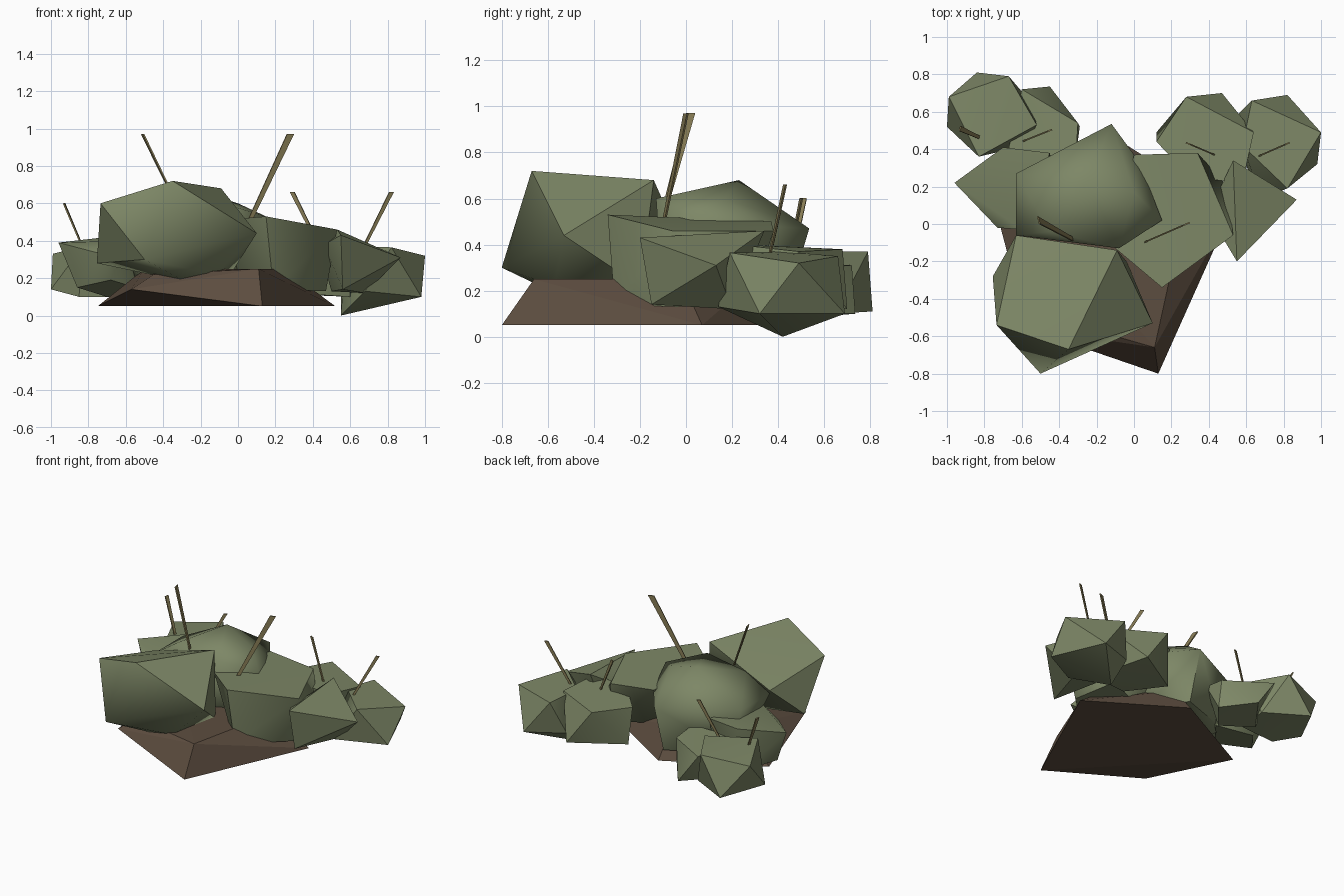
import bpy
import bmesh
import math
from mathutils import Vector

cube = bpy.data.objects.get("Cube")
if cube:
    bpy.data.objects.remove(cube, do_unlink=True)


def material(name, rgb):
    mat = bpy.data.materials.new(name)
    mat.use_nodes = True
    colour = (*rgb, 1)
    mat.diffuse_color = colour
    mat.node_tree.nodes["Principled BSDF"].inputs["Base Color"].default_value = colour
    return mat


green = material("dull green foliage", (.205, .242, .133))
brown = material("brown soil", (.108, .074, .05))
olive = material("dry olive stem", (.24, .2, .09))


def link(name, bm, mat):
    mesh = bpy.data.meshes.new(name)
    bm.to_mesh(mesh)
    bm.free()
    mesh.materials.append(mat)
    obj = bpy.data.objects.new(name, mesh)
    bpy.context.collection.objects.link(obj)
    return obj


def faceted(name, mat, corners, smooth_below=36):
    """Chunky faceted solid wrapped around a few corners.

    Edges flatter than smooth_below degrees are shaded smooth.
    """
    bm = bmesh.new()
    for corner in corners:
        bm.verts.new(corner)
    bmesh.ops.convex_hull(bm, input=list(bm.verts))
    loose = [v for v in bm.verts if not v.link_faces]
    bmesh.ops.delete(bm, geom=loose, context='VERTS')
    bmesh.ops.recalc_face_normals(bm, faces=list(bm.faces))
    for face in bm.faces:
        face.smooth = True
    for edge in bm.edges:
        edge.smooth = edge.calc_face_angle(math.pi) < math.radians(smooth_below)
    return link(name, bm, mat)


def stem(name, base, tip, width, side=None):
    """Flat stem widening towards its tip; by default it stands in its leaning plane."""
    base, tip = Vector(base), Vector(tip)
    lean = tip - base
    side = Vector(side or (lean.x, lean.y, 0)).normalized() * width / 2
    bm = bmesh.new()
    outline = (base - side * .6, base + side * .6, tip + side, tip - side)
    bm.faces.new([bm.verts.new(p) for p in outline])
    obj = link(name, bm, olive)
    solid = obj.modifiers.new("thickness", 'SOLIDIFY')
    solid.thickness = .008
    solid.offset = 0


# Five-sided mound of soil, one bottom corner lifted
faceted("soil_mound", brown, [
    (.13, -.8, .05), (.52, .07, .05), (-.1, .46, .05), (-.75, .12, .05), (-.57, -.56, .14),
    (.11, -.66, .25), (.25, -.02, .25), (-.1, .3, .25), (-.5, .05, .25), (-.45, -.5, .22)],
    smooth_below=5)

# Large clump: front, centre and right lobes
faceted("large_front_lobe", green, [
    (-.35, -.67, .72), (-.735, -.54, .6), (-.5, -.8, .3), (.1, -.53, .44), (-.09, -.14, .68),
    (-.63, -.06, .5), (-.755, -.28, .28), (-.28, -.55, .18), (-.12, -.57, .22), (-.04, -.2, .22)],
    smooth_below=50)
faceted("large_centre_lobe", green, [
    (-.12, .535, .47), (-.63, .27, .48), (-.63, -.06, .48), (-.45, -.04, .6), (-.25, .23, .68),
    (0, .17, .6), (-.08, -.13, .6), (.15, .02, .53), (.03, .33, .48), (-.5, .05, .12),
    (-.55, .25, .15), (-.12, .43, .12), (.06, .2, .12), (-.1, -.1, .15)], smooth_below=64)
faceted("large_right_lobe", green, [
    (.15, -.34, .53), (.53, -.06, .46), (.34, .38, .46), (0, .37, .5), (-.1, -.13, .51),
    (.19, -.31, .14), (.47, -.04, .13), (.5, .2, .3), (.4, .28, .14), (0, .1, .14)],
    smooth_below=50)

# Small clump on the +x side
faceted("side_front_lobe", green, [
    (.55, -.2, .43), (.53, .34, .46), (.87, .13, .31), (.46, -.05, .38), (.44, .15, .34),
    (.56, -.15, .14), (.68, .2, .12), (.5, .2, .13)])
faceted("side_outer_lobe", green, [
    (.63, .66, .35), (1, .49, .32), (.82, .19, .365), (.58, .42, .37), (.98, .32, .1),
    (.82, .69, .1), (.55, .42, 0), (.68, .14, .13), (.55, .58, .12)])
faceted("side_back_lobe", green, [
    (.28, .68, .38), (.64, .49, .37), (.58, .22, .4), (.3, .25, .4), (.12, .44, .37),
    (.47, .7, .12), (.12, .49, .12), (.3, .25, .12), (.6, .3, .1)])

# Small clump on the -x side
faceted("corner_front_lobe", green, [
    (-.96, .22, .39), (-.7, .41, .42), (-.45, .38, .42), (-.6, -.03, .4), (-.73, -.02, .33),
    (-.86, .18, .15), (-.68, .02, .19), (-.45, .3, .12), (-.7, .38, .1)], smooth_below=45)
faceted("corner_outer_lobe", green, [
    (-.99, .68, .33), (-.67, .79, .37), (-.52, .53, .37), (-.83, .36, .37), (-1, .52, .14),
    (-.84, .81, .11), (-.55, .65, .1), (-.58, .42, .1), (-.85, .4, .1)])
faceted("corner_inner_lobe", green, [
    (-.6, .72, .31), (-.3, .54, .3), (-.31, .37, .33), (-.68, .36, .33),
    (-.45, .735, .1), (-.29, .52, .1), (-.42, .36, .08), (-.62, .5, .08)])

# A pair of stems leaning outward from each clump
stem("large_stem_left", (-.33, -.08, .6), (-.51, .02, .97), .04, (.25, -.95, 0))
stem("large_stem_right", (.05, -.1, .48), (.28, 0, .97), .04)
stem("side_stem_left", (.43, .37, .38), (.29, .43, .66), .026)
stem("side_stem_right", (.66, .36, .34), (.82, .43, .66), .026)
stem("corner_stem_left", (-.82, .46, .34), (-.93, .51, .6), .028, (.2, .95, 0))
stem("corner_stem_right", (-.6, .44, .3), (-.45, .5, .6), .025)
